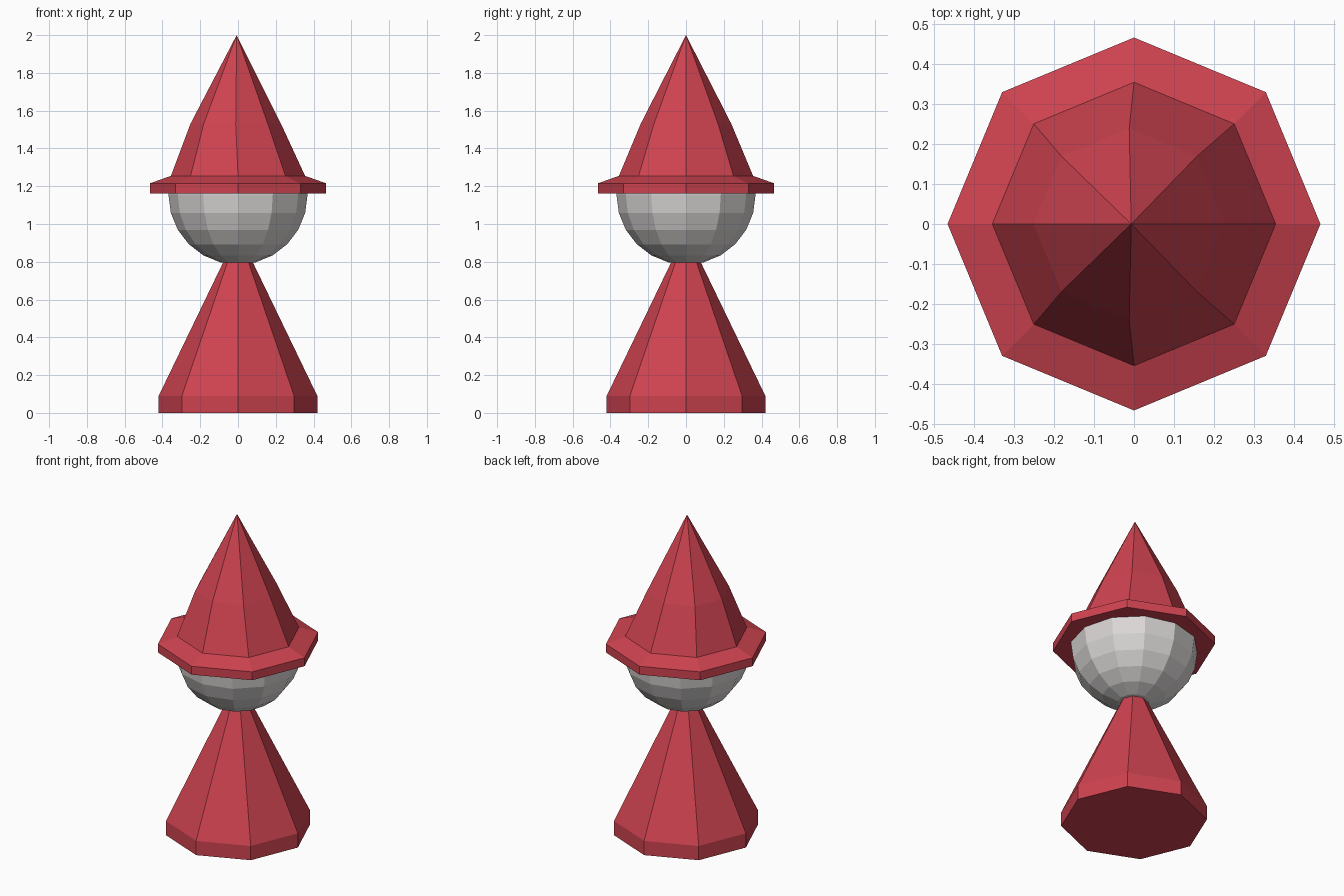
import bpy, bmesh, math

if "Cube" in bpy.data.objects:
    bpy.data.objects.remove(bpy.data.objects["Cube"])


def material(name, rgb):
    m = bpy.data.materials.new(name)
    m.diffuse_color = (*rgb, 1)
    m.use_nodes = True
    m.node_tree.nodes["Principled BSDF"].inputs["Base Color"].default_value = m.diffuse_color
    return m


RED = material("red", (0.62, 0.056, 0.08))
GREY = material("light grey", (0.70, 0.68, 0.67))


def lathe(name, profile, sides, mat):
    """Flat-faced stack of rings; profile holds (radius, z, x shift), radius 0 is a point."""
    bm = bmesh.new()
    rings = []
    for r, z, dx in profile:
        if r == 0:
            rings.append([bm.verts.new((dx, 0, z))] * sides)
        else:
            rings.append([bm.verts.new((dx + r * math.cos(math.tau * i / sides),
                                        r * math.sin(math.tau * i / sides), z))
                          for i in range(sides)])
    for a, b in zip(rings, rings[1:]):
        for i in range(sides):
            j = (i + 1) % sides
            quad = list(dict.fromkeys((a[i], a[j], b[j], b[i])))
            bm.faces.new(quad)
    # close open ends
    if profile[0][0]:
        bm.faces.new(rings[0][::-1])
    if profile[-1][0]:
        bm.faces.new(rings[-1])
    bmesh.ops.recalc_face_normals(bm, faces=bm.faces)
    mesh = bpy.data.meshes.new(name)
    bm.to_mesh(mesh)
    bm.free()
    mesh.materials.append(mat)
    ob = bpy.data.objects.new(name, mesh)
    bpy.context.collection.objects.link(ob)
    return ob


# Cone body with a short upright foot
lathe("body", [(0.42, 0, 0), (0.42, 0.09, 0), (0.07, 0.815, 0)], 8, RED)

# Lower half of a ball, its rim tucked into the hat
R, CZ = 0.368, 1.153
head = [(0, CZ - R, 0)]
head += [(R * math.sin(math.radians(a)), CZ - R * math.cos(math.radians(a)), 0)
         for a in range(15, 91, 15)]
head.append((R, 1.175, 0))
lathe("head", head, 12, GREY)

# Pointed hat with sloping brim, the tip leaning slightly to one side
lathe("hat", [(0.467, 1.162, 0), (0.467, 1.215, 0), (0.355, 1.255, 0),
              (0.24, 1.53, -0.012), (0, 2.0, -0.007)], 8, RED)
